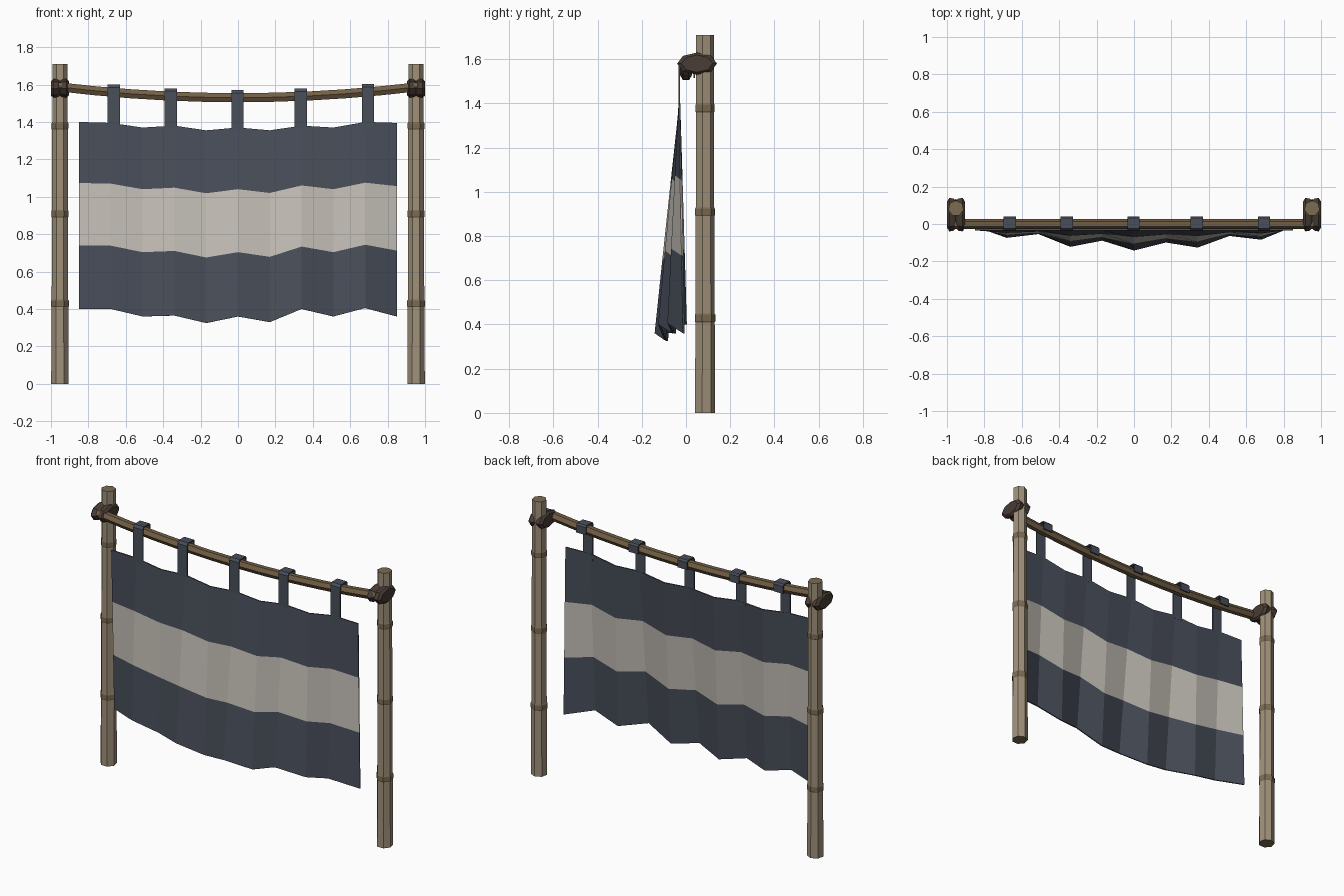
import bpy, bmesh, math

cube = bpy.data.objects.get("Cube")
if cube:
    bpy.data.objects.remove(cube)


def material(name, r, g, b):
    m = bpy.data.materials.new(name)
    m.use_nodes = True
    m.diffuse_color = (r, g, b, 1)
    bsdf = m.node_tree.nodes["Principled BSDF"]
    bsdf.inputs["Base Color"].default_value = (r, g, b, 1)
    bsdf.inputs["Roughness"].default_value = 0.9
    return m


bamboo = material("pale bamboo", 0.35, 0.285, 0.195)
joint = material("bamboo joint brown", 0.20, 0.15, 0.085)
wood = material("rod brown", 0.17, 0.115, 0.06)
rope = material("dark rope", 0.068, 0.046, 0.036)
navy = material("slate blue cloth", 0.066, 0.077, 0.102)
cream = material("light grey cloth", 0.56, 0.53, 0.48)


def finish(name, bm, mats):
    bmesh.ops.recalc_face_normals(bm, faces=bm.faces)
    me = bpy.data.meshes.new(name)
    bm.to_mesh(me)
    bm.free()
    for m in mats:
        me.materials.append(m)
    ob = bpy.data.objects.new(name, me)
    bpy.context.collection.objects.link(ob)
    return ob


def loft(name, rings, mats, band=lambda i: 0, cap=0):
    """Skin a list of equal-length point rings and close both ends."""
    bm = bmesh.new()
    loops = [[bm.verts.new(p) for p in ring] for ring in rings]
    n = len(loops[0])
    for i in range(len(loops) - 1):
        for k in range(n):
            q = (k + 1) % n
            f = bm.faces.new((loops[i][k], loops[i][q], loops[i + 1][q], loops[i + 1][k]))
            f.material_index = band(i)
    for end in (loops[0], loops[-1]):
        bm.faces.new(end).material_index = cap
    return finish(name, bm, mats)


def angles(n, start=0.0):
    return [start + 2 * math.pi * k / n for k in range(n)]


def rod_z(x):
    return 1.53 + 0.063 * x * x


# Bamboo posts with darker joints
profile = [(0, 0.048)]
for z, r in ((0.43, 0.046), (0.91, 0.0445), (1.38, 0.043)):
    profile += [(z - 0.02, r), (z - 0.015, r + 0.003), (z + 0.013, r + 0.003), (z + 0.02, r - 0.001)]
profile.append((1.71, 0.042))
for side, label in ((1, "left"), (-1, "right")):
    rings = [[(side * 0.952 + r * math.cos(a), 0.084 + r * math.sin(a), z)
              for a in angles(7, math.pi / 2)] for z, r in profile]
    loft(label + "_post", rings, [bamboo, joint], lambda i: 1 if i % 4 else 0, 1)

    # Rope lashing: two lumpy coils around post and rod
    coils = [(-0.048, 0.78), (-0.035, 1.0), (-0.012, 0.95), (0.0, 0.8), (0.012, 0.95),
             (0.035, 1.0), (0.048, 0.78)]
    rings = [[(side * 0.952 + dx, 0.05 + 0.09 * s * math.cos(a), 1.58 + 0.05 * s * math.sin(a))
              for a in angles(8)] for dx, s in coils]
    loft(label + "_lashing", rings, [rope])

# Sagging cross rod
rings = []
for i in range(11):
    x = -0.96 + 0.192 * i
    rings.append([(x, 0.028 * math.cos(a), rod_z(x) + 0.028 * math.sin(a)) for a in angles(6)])
loft("cross_rod", rings, [wood])

# Cloth banner: pleated columns, three stripes
top = [1.40, 1.395, 1.37, 1.38, 1.355, 1.37, 1.355, 1.38, 1.37, 1.40, 1.395]
hem = [0.40, 0.40, 0.36, 0.365, 0.325, 0.36, 0.33, 0.40, 0.36, 0.405, 0.36]
fold = [0.0, -0.07, -0.05, -0.118, -0.085, -0.138, -0.095, -0.122, -0.06, -0.08, -0.01]
bm = bmesh.new()
grid = []
for row in range(4):
    t = row / 3
    grid.append([bm.verts.new((-0.85 + 0.17 * i, -0.03 + (fold[i] + 0.03) * t,
                               top[i] + (hem[i] - top[i]) * t + 0.008 * math.sin(math.pi * t)))
                 for i in range(11)])
for row in range(3):
    for i in range(10):
        f = bm.faces.new((grid[row][i], grid[row + 1][i], grid[row + 1][i + 1], grid[row][i + 1]))
        f.material_index = 1 if row == 1 else 0
banner = finish("cloth_banner", bm, [navy, cream])
solid = banner.modifiers.new("thickness", 'SOLIDIFY')
solid.thickness = 0.008
solid.offset = 0

# Hanging tabs folded over the rod
for n, x in enumerate((-0.665, -0.36, -0.003, 0.335, 0.695)):
    z = rod_z(x)
    path = [(-0.031, 1.36), (-0.031, z + 0.025), (-0.022, z + 0.038),
            (0.03, z + 0.038), (0.037, z + 0.03), (0.037, z - 0.015)]
    bm = bmesh.new()
    pairs = [[bm.verts.new((x + s * 0.033, y, h)) for s in (-1, 1)] for y, h in path]
    for a, b in zip(pairs, pairs[1:]):
        bm.faces.new((a[0], a[1], b[1], b[0]))
    tab = finish("hanging_tab_%d" % (n + 1), bm, [navy])
    solid = tab.modifiers.new("thickness", 'SOLIDIFY')
    solid.thickness = 0.008
    solid.offset = 0
